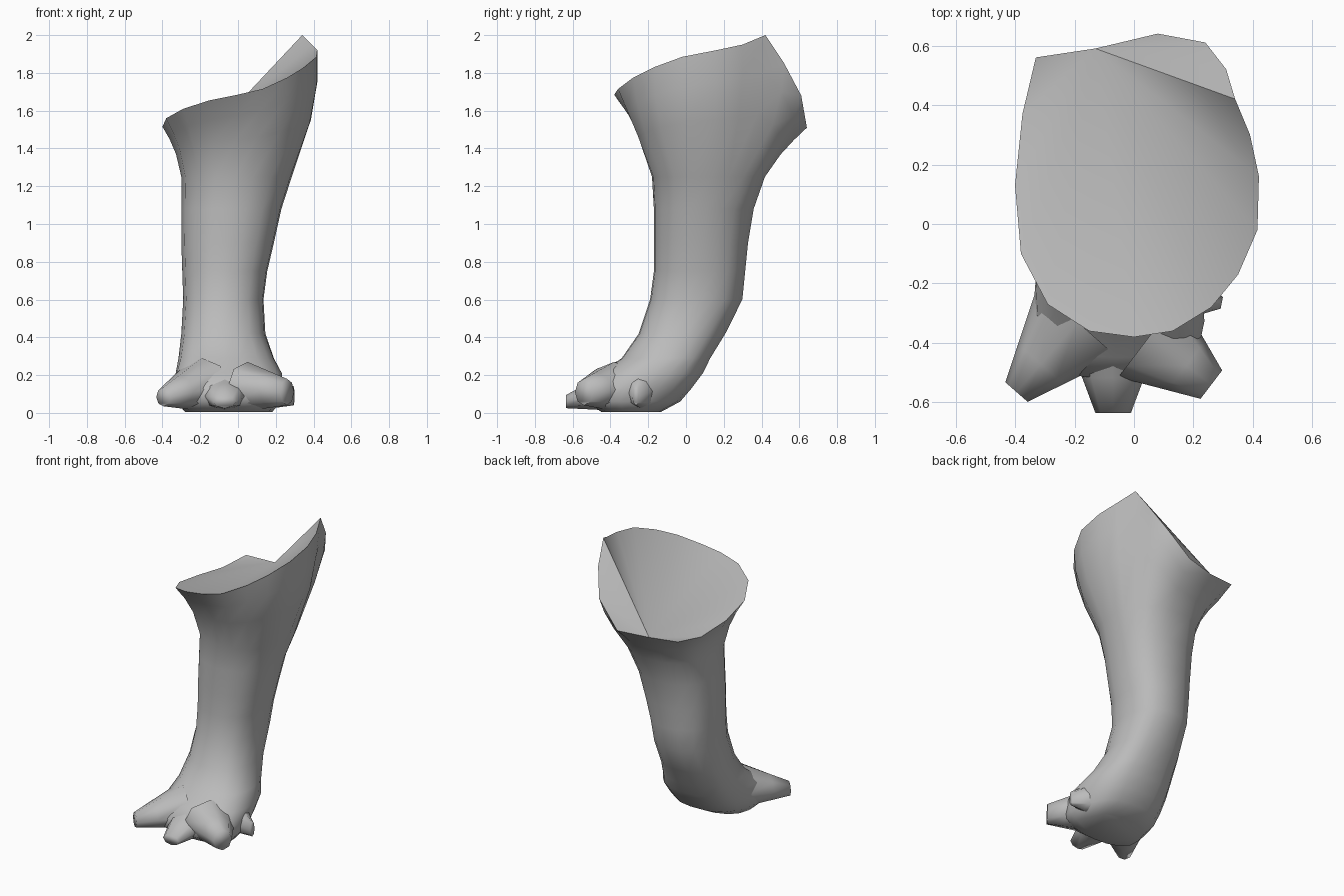
import bpy, bmesh, math
from mathutils import Vector

cube = bpy.data.objects.get("Cube")
if cube:
    bpy.data.objects.remove(cube, do_unlink=True)

skin = bpy.data.materials.new("grey_skin")
skin.use_nodes = True
GREY = (0.5, 0.5, 0.5, 1)
skin.diffuse_color = GREY
skin.node_tree.nodes["Principled BSDF"].inputs["Base Color"].default_value = GREY


def finish(name, bm, angle):
    bmesh.ops.recalc_face_normals(bm, faces=bm.faces)
    mesh = bpy.data.meshes.new(name)
    bm.to_mesh(mesh)
    bm.free()
    mesh.materials.append(skin)
    obj = bpy.data.objects.new(name, mesh)
    bpy.context.collection.objects.link(obj)
    bpy.ops.object.select_all(action='DESELECT')
    obj.select_set(True)
    bpy.context.view_layer.objects.active = obj
    bpy.ops.object.shade_smooth_by_angle(angle=math.radians(angle))


def loft(bm, rings):
    loops = [[bm.verts.new(p) for p in ring] for ring in rings]
    n = len(loops[0])
    for a, b in zip(loops, loops[1:]):
        for i in range(n):
            j = (i + 1) % n
            bm.faces.new((a[i], a[j], b[j], b[i]))
    return loops


# Slanted upper rim of the leg, starting at the back and running clockwise
rim = [Vector(p) for p in (
    (-.13, .59, 1.50), (.08, .64, 1.51), (.24, .61, 1.68), (.31, .52, 1.85),
    (.34, .42, 2.0), (.39, .30, 1.95), (.42, .16, 1.92), (.415, -.02, 1.885),
    (.35, -.17, 1.83), (.26, -.28, 1.775), (.13, -.36, 1.715), (0, -.38, 1.685),
    (-.15, -.36, 1.655), (-.29, -.27, 1.61), (-.38, -.10, 1.56),
    (-.40, .13, 1.515), (-.375, .37, 1.485), (-.33, .56, 1.51))]

# Level sections: height, x range, y range, squareness, widening to the front
sections = (
    (1.25, -.30, .285, -.18, .42, 2.3, 0), (1.08, -.30, .23, -.17, .36, 2.3, 0),
    (.90, -.30, .19, -.17, .33, 2.3, 0), (.75, -.295, .155, -.17, .315, 2.3, 0),
    (.60, -.29, .135, -.19, .30, 2.3, 0), (.42, -.30, .145, -.25, .21, 2.3, 0),
    (.29, -.315, .19, -.34, .13, 2.4, .03), (.21, -.33, .23, -.45, .09, 2.6, .08),
    (.13, -.335, .23, -.52, .03, 2.8, .12), (.06, -.325, .22, -.52, -.03, 2.8, .15),
    (.006, -.28, .18, -.45, -.13, 2.5, .1))


def section_ring(z, x0, x1, y0, y1, power, widen):
    ring = []
    for p in rim:
        a = math.atan2((p.y - .13) / .5, (p.x - .01) / .41)
        c, s = math.cos(a), math.sin(a)
        k = (abs(c) ** power + abs(s) ** power) ** (-1 / power)
        ring.append(Vector((
            (x0 + x1) / 2 + c * k * (1 - widen * s * k) * (x1 - x0) / 2,
            (y0 + y1) / 2 + s * k * (y1 - y0) / 2, z)))
    return ring


def flare_ring(low, height, spread, bulge):
    ring = []
    for r, l in zip(rim, low):
        t = spread + (1 - spread) * bulge * max(0, r.x / .42)
        p = l.lerp(r, t)
        p.z = l.z + (r.z - l.z) * height
        ring.append(p)
    return ring


# Leg with flared top and a foot that widens toward the toes
body = [section_ring(*s) for s in sections]
bm = bmesh.new()
loops = loft(bm, [rim, flare_ring(body[0], .75, .62, 1),
                  flare_ring(body[0], .45, .28, .65)] + body)
top = loops[0]
for i in range(1, len(top) - 1):
    bm.faces.new((top[0], top[i], top[i + 1]))
bm.faces.new(loops[-1])
finish("leg", bm, 60)


# Tapered toes: root, tip, half width and half height at root and tip
def toe(name, root, tip, wide, high, tip_wide, tip_high):
    root, tip = Vector(root), Vector(tip)
    side = (tip - root).cross(Vector((0, 0, 1))).normalized()
    rings = []
    for t in (0, .6, 1):
        w = wide + (tip_wide - wide) * t
        h = high + (tip_high - high) * t
        centre = root.lerp(tip, t)
        rings.append([centre + side * w * math.cos(k * math.pi / 4)
                      + Vector((0, 0, h * math.sin(k * math.pi / 4)))
                      for k in range(8)])
    bm = bmesh.new()
    loops = loft(bm, rings)
    bm.faces.new(loops[0])
    bm.faces.new(loops[-1])
    finish(name, bm, 80)


toe("right_toe", (-.19, -.33, .15), (-.395, -.565, .085), .18, .14, .05, .05)
toe("middle_toe", (-.07, -.34, .13), (-.07, -.635, .06), .17, .12, .06, .035)
toe("left_toe", (.05, -.38, .14), (.26, -.54, .11), .17, .13, .06, .07)
toe("outer_toe", (.07, -.22, .15), (.295, -.265, .09), .14, .14, .02, .05)
